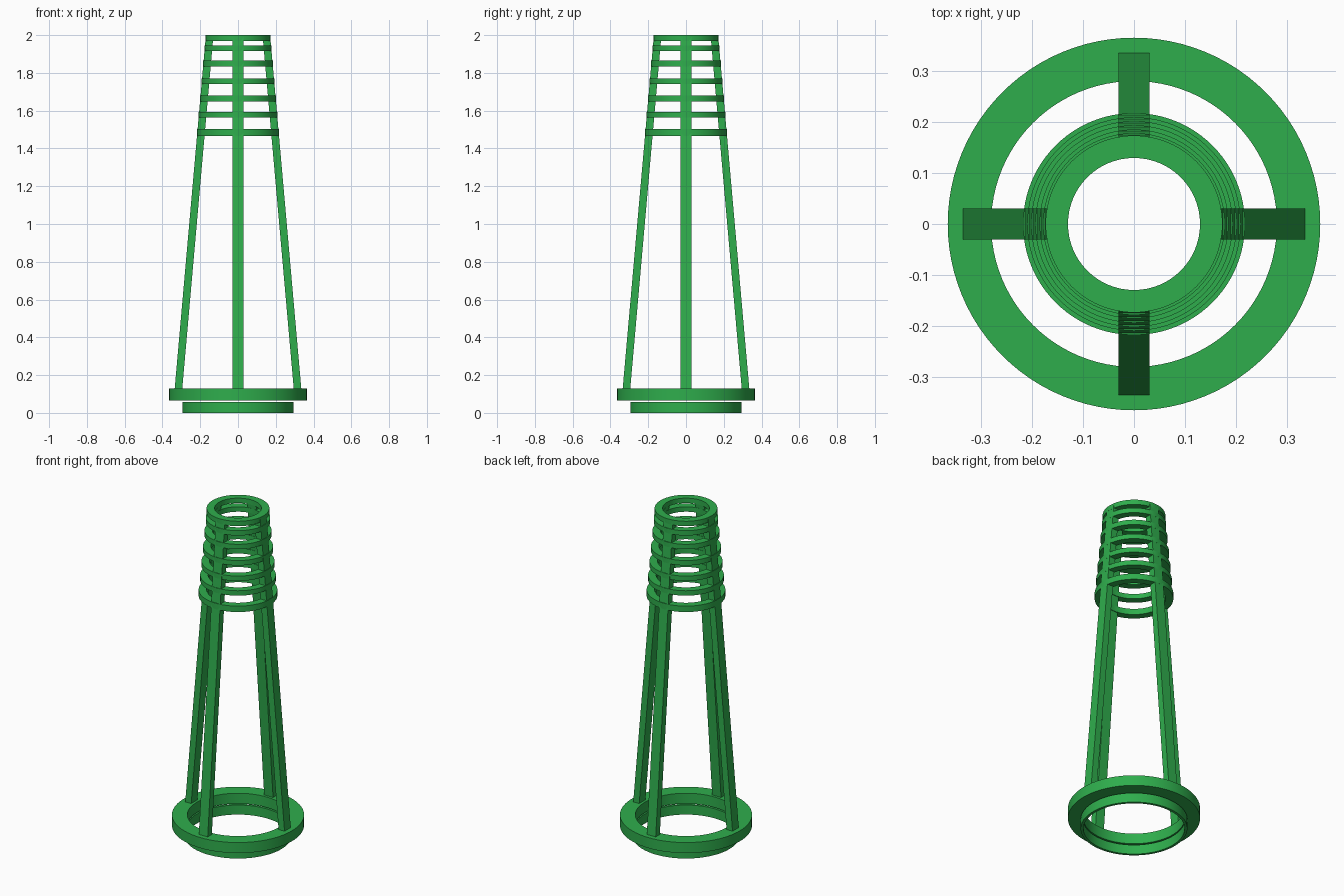
import bpy
import bmesh
import math
from mathutils import Matrix, Vector

if "Cube" in bpy.data.objects:
    bpy.data.objects.remove(bpy.data.objects["Cube"])

green = bpy.data.materials.new("green")
green.diffuse_color = (0.028, 0.42, 0.073, 1)
green.use_nodes = True
green.node_tree.nodes["Principled BSDF"].inputs["Base Color"].default_value = green.diffuse_color


def add_object(name, bm):
    bmesh.ops.recalc_face_normals(bm, faces=bm.faces)
    mesh = bpy.data.meshes.new(name)
    bm.to_mesh(mesh)
    bm.free()
    mesh.materials.append(green)
    obj = bpy.data.objects.new(name, mesh)
    bpy.context.collection.objects.link(obj)
    return obj


def ring(name, inner, outer, z0, z1, sides=96):
    """Flat band with a rectangular cross-section."""
    bm = bmesh.new()
    loops = []
    for i in range(sides):
        a = math.tau * i / sides
        loops.append([bm.verts.new((r * math.cos(a), r * math.sin(a), z))
                      for r, z in ((inner, z0), (outer, z0), (outer, z1), (inner, z1))])
    for i in range(sides):
        p, q = loops[i], loops[(i + 1) % sides]
        for k in range(4):
            n = (k + 1) % 4
            bm.faces.new((p[k], q[k], q[n], p[n]))
    obj = add_object(name, bm)
    bpy.ops.object.select_all(action='DESELECT')
    obj.select_set(True)
    bpy.context.view_layer.objects.active = obj
    bpy.ops.object.shade_smooth_by_angle(angle=math.radians(30))


LEG_BOTTOM, LEG_TOP = 0.10, 2.0


def leg_radius(z):
    """Outer radius of the leaning legs at a height."""
    return 0.335 - 0.165 * (z - 0.13) / 1.87


def leg(name, angle):
    """Square bar leaning in towards the top."""
    bm = bmesh.new()
    turn = Matrix.Rotation(angle, 3, 'Z')
    ends = []
    for z in (LEG_BOTTOM, LEG_TOP):
        r = leg_radius(z)
        ends.append([bm.verts.new(turn @ Vector((x, y, z)))
                     for x, y in ((r - 0.04, -0.03), (r, -0.03), (r, 0.03), (r - 0.04, 0.03))])
    low, high = ends
    bm.faces.new(low[::-1])
    bm.faces.new(high)
    for k in range(4):
        n = (k + 1) % 4
        bm.faces.new((low[k], low[n], high[n], high[k]))
    add_object(name, bm)


# Base: thin collar below a wide flange
ring("base_collar", 0.28, 0.295, 0.0, 0.058)
ring("base_flange", 0.28, 0.365, 0.066, 0.13)

# Four leaning legs
for side, quarter in (("right", 0), ("back", 1), ("left", 2), ("front", 3)):
    leg(f"{side}_leg", quarter * math.pi / 2)

# Stack of hoops around the upper legs, flush with the outer leg faces
for i, z in enumerate((1.485, 1.578, 1.664, 1.755, 1.85, 1.93, 1.985)):
    half = 0.018 if i == 0 else 0.015
    outer = leg_radius(z) + 0.002
    ring(f"hoop_{i + 1}", outer - 0.044, outer, z - half, z + half)
